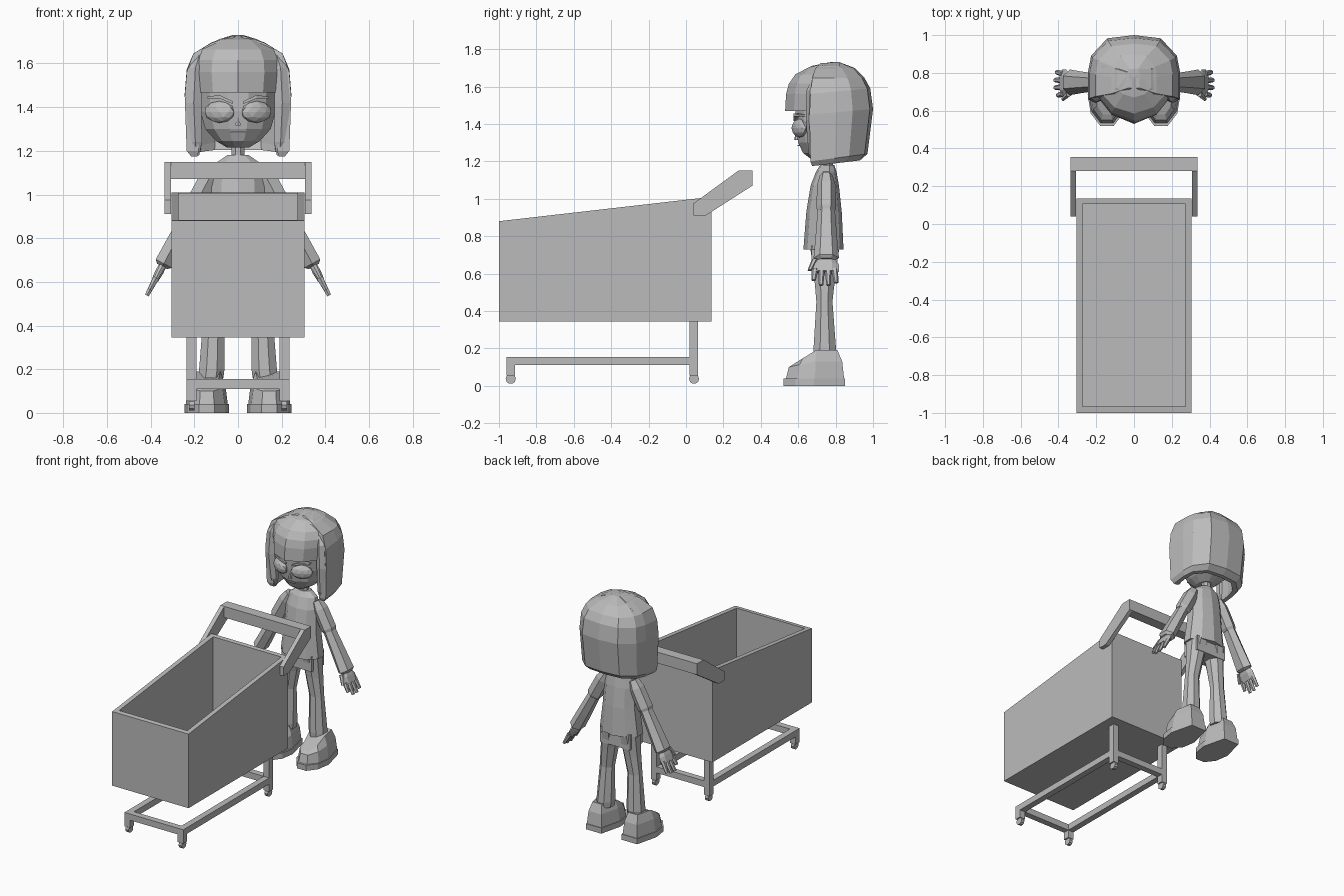
import bpy, bmesh, math
from mathutils import Vector

mat = bpy.data.materials.new("plain grey")
mat.diffuse_color = (0.5, 0.5, 0.5, 1)


def finish(name, bm, mirror=False):
    bmesh.ops.recalc_face_normals(bm, faces=bm.faces)
    me = bpy.data.meshes.new(name)
    bm.to_mesh(me)
    bm.free()
    me.materials.append(mat)
    ob = bpy.data.objects.new(name, me)
    bpy.context.collection.objects.link(ob)
    if mirror:
        ob.modifiers.new("Mirror", 'MIRROR').use_mirror_merge = False
    return ob


def add_loft(bm, rings):
    """Skin a list of equal-length closed rings and cap both ends."""
    vs = [[bm.verts.new(p) for p in r] for r in rings]
    n = len(vs[0])
    for a, b in zip(vs, vs[1:]):
        for i in range(n):
            j = (i + 1) % n
            bm.faces.new((a[i], a[j], b[j], b[i]))
    bm.faces.new(vs[0][::-1])
    bm.faces.new(vs[-1])


def loft(name, rings, mirror=False):
    bm = bmesh.new()
    add_loft(bm, rings)
    return finish(name, bm, mirror)


def oval(cx, cy, z, rx, ry, n=10):
    k = 1 / math.cos(math.pi / n)
    return [(cx + rx * k * math.cos(t), cy + ry * k * math.sin(t), z)
            for t in (math.tau * (i + 0.5) / n for i in range(n))]


def box(name, x0, x1, y0, y1, z0, z1, mirror=False):
    return loft(name, [[(x0, y0, z), (x1, y0, z), (x1, y1, z), (x0, y1, z)]
                       for z in (z0, z1)], mirror)


def prism(name, profile, x0, x1, mirror=False):
    return loft(name, [[(x, y, z) for y, z in profile] for x in (x0, x1)], mirror)


# ---------- cart ----------
def rim(y):
    return 0.88 + (y + 1) * 0.13 / 1.135


def rect(x, y0, y1, z=None):
    return [(sx, y, rim(y) if z is None else z)
            for sx, y in ((-x, y0), (x, y0), (x, y1), (-x, y1))]


# open basket: outside wall, sloped rim, inside wall, floor
loft("basket", [rect(0.305, -1, 0.135, 0.345), rect(0.305, -1, 0.135),
                rect(0.272, -0.967, 0.105), rect(0.272, -0.967, 0.105, 0.38)])
prism("handle_arm", [(0.04, 0.91), (0.105, 0.91), (0.355, 1.07), (0.355, 1.15),
                     (0.28, 1.15), (0.04, 0.975)], 0.306, 0.336, True)
box("handle_bar", -0.307, 0.307, 0.28, 0.355, 1.07, 1.15)
box("frame_rail", 0.19, 0.235, -0.96, 0.02, 0.11, 0.155, True)
box("frame_front_bar", -0.19, 0.19, -0.96, -0.915, 0.11, 0.155)
box("frame_back_bar", -0.19, 0.19, 0.02, 0.065, 0.11, 0.155)
box("back_leg", 0.19, 0.235, 0.02, 0.065, 0.055, 0.345, True)
box("front_leg", 0.19, 0.235, -0.96, -0.915, 0.055, 0.155, True)
for label, y in (("front", -0.937), ("back", 0.043)):
    disc = [(y + 0.027 * math.cos(math.tau * i / 10), 0.037 + 0.027 * math.sin(math.tau * i / 10))
            for i in range(10)]
    prism(label + "_wheel", disc, 0.2, 0.225, True)

# ---------- legs and shoes ----------
loft("leg", [oval(x, y, z, rx, ry, 8) for x, y, z, rx, ry in (
    (0.125, 0.742, 0.16, 0.058, 0.058), (0.12, 0.742, 0.2, 0.058, 0.06),
    (0.11, 0.74, 0.45, 0.048, 0.043), (0.09, 0.742, 0.59, 0.055, 0.057),
    (0.07, 0.742, 0.74, 0.066, 0.078))], True)
box("hips", -0.12, 0.12, 0.67, 0.81, 0.64, 0.75)


def shoe_ring(z0, z1, front, back, w):
    """Shoe outline with narrow toe; height runs from toe z0 to heel z1."""
    plan = ((-0.35, 0), (0.35, 0), (0.85, 0.2), (1, 0.5), (0.6, 1), (-0.6, 1),
            (-1, 0.5), (-0.85, 0.2))
    return [(0.143 + w * x, front + (back - front) * t, z0 + (z1 - z0) * min(1, t * 2.2))
            for x, t in plan]


loft("shoe_sole", [shoe_ring(z, z, 0.52, 0.85, 0.102) for z in (0, 0.04)], True)
loft("shoe_upper", [shoe_ring(0.04, 0.04, 0.535, 0.845, 0.096),
                    shoe_ring(0.1, 0.13, 0.55, 0.835, 0.085),
                    shoe_ring(0.115, 0.19, 0.58, 0.81, 0.062)], True)

# ---------- torso, neck ----------
loft("shirt", [oval(0, y, z, rx, ry, 10) for y, z, rx, ry in (
    (0.735, 0.73, 0.15, 0.102), (0.738, 0.93, 0.125, 0.09), (0.742, 1.07, 0.12, 0.072),
    (0.75, 1.145, 0.1, 0.052), (0.755, 1.18, 0.05, 0.036))])
loft("neck", [oval(0, 0.755, z, 0.03, 0.03, 8) for z in (1.15, 1.25)])

# ---------- arms ----------
START = Vector((0.105, 0.75, 1.125))
DOWN = Vector((0.47, 0, -0.883)).normalized()
OUT = Vector((0.883, 0, 0.47)).normalized()


def arm_ring(dist, thick, wide, y=0.75, n=6):
    c = START + DOWN * dist
    c.y = y
    return [c + OUT * thick * math.cos(t) + Vector((0, wide * math.sin(t), 0))
            for t in (math.tau * (i + 0.5) / n for i in range(n))]


loft("sleeve", [arm_ring(0, 0.035, 0.035), arm_ring(0.06, 0.052, 0.05),
                arm_ring(0.2, 0.053, 0.052), arm_ring(0.22, 0.045, 0.045)], True)
loft("forearm", [arm_ring(0.19, 0.04, 0.045), arm_ring(0.38, 0.046, 0.058),
                 arm_ring(0.5, 0.048, 0.068), arm_ring(0.515, 0.03, 0.045)], True)
loft("palm", [arm_ring(0.49, 0.018, 0.04), arm_ring(0.54, 0.022, 0.072, 0.745),
              arm_ring(0.585, 0.018, 0.072, 0.745)], True)
bm = bmesh.new()
for y0, y1, a, b in ((0.69, 0.682, 0.57, 0.635), (0.725, 0.722, 0.57, 0.665),
                     (0.76, 0.762, 0.57, 0.665), (0.795, 0.803, 0.57, 0.65),
                     (0.69, 0.662, 0.51, 0.575)):
    add_loft(bm, [arm_ring(a, 0.017, 0.018, y0), arm_ring(b, 0.011, 0.012, y1)])
finish("fingers", bm, True)

# ---------- head and face ----------
loft("head", [oval(0, (f + b) / 2, z, rx, (b - f) / 2, 12) for z, rx, f, b in (
    (1.215, 0.05, 0.665, 0.8), (1.245, 0.1, 0.625, 0.86), (1.3, 0.15, 0.6, 0.9),
    (1.38, 0.172, 0.588, 0.92), (1.48, 0.178, 0.585, 0.93), (1.6, 0.13, 0.64, 0.88))])
bm = bmesh.new()
bmesh.ops.create_icosphere(bm, subdivisions=2, radius=1)
for v in bm.verts:
    x, y, z = v.co
    v.co = (0.085 + 0.07 * x, 0.607 + 0.035 * y + 0.025 * x, 1.378 + 0.05 * z)
finish("eye", bm, True)
loft("eyebrow", [[(x, y, z), (x, y + 0.03, z), (x, y + 0.03, z + h), (x, y, z + h)]
                 for x, y, z, h in ((0.025, 0.575, 1.415, 0.012), (0.085, 0.575, 1.44, 0.016),
                                    (0.14, 0.61, 1.44, 0.008))], True)
box("mouth", -0.035, 0.035, 0.597, 0.606, 1.282, 1.288)
loft("nose", [oval(0, 0.592, 1.315, 0.013, 0.012, 6), oval(0, 0.592, 1.35, 0.005, 0.005, 6)])


# ---------- hair ----------
def hair_ring(w, yf, yb, zf, zb, t):
    """C-shaped section, open to the front, with wall thickness t."""
    half = ((1, 0), (1, 0.42), (0.93, 0.68), (0.58, 0.95), (0, 1))
    plan = list(half) + [(-x, u) for x, u in half[-2::-1]]
    d = yb - yf
    outer = [(w * x, yf + d * u, zf + (zb - zf) * u) for x, u in plan]
    inner = [((w - t) * x, yf + (d - t) * u, zf + (zb - zf) * u) for x, u in plan]
    return outer + inner[::-1]


loft("back_hair", [hair_ring(*r) for r in (
    (0.215, 0.675, 0.93, 1.175, 1.205, 0.03), (0.235, 0.665, 0.97, 1.2, 1.24, 0.055),
    (0.244, 0.66, 1.0, 1.45, 1.48, 0.06), (0.235, 0.665, 0.985, 1.56, 1.59, 0.06),
    (0.205, 0.675, 0.955, 1.645, 1.645, 0.06), (0.12, 0.69, 0.9, 1.695, 1.7, 0.06),
    (0.03, 0.72, 0.82, 1.725, 1.73, 0.02))])


def fringe_ring(z, w, front, back):
    d = 0.7 - front if front < 0.65 else 0.06
    half = [(w * 0.62, front + d * 0.28), (w, front + d * 0.85), (w, back)]
    return [(0, front, z)] + [(x, y, z) for x, y in half] + \
           [(-x, y, z) for x, y in half[::-1]]


loft("fringe", [fringe_ring(*r) for r in (
    (1.468, 0.185, 0.53, 0.72), (1.56, 0.195, 0.535, 0.78), (1.615, 0.19, 0.55, 0.84),
    (1.665, 0.165, 0.585, 0.84), (1.71, 0.09, 0.67, 0.82), (1.73, 0.025, 0.77, 0.8))])
# tapering locks framing the face
loft("side_lock", [oval(x, y, z, rx, ry, 6) for x, y, z, rx, ry in (
    (0.19, 0.69, 1.178, 0.012, 0.012), (0.195, 0.685, 1.24, 0.03, 0.025),
    (0.203, 0.675, 1.42, 0.035, 0.03), (0.195, 0.68, 1.58, 0.03, 0.03),
    (0.175, 0.7, 1.645, 0.015, 0.02))], True)
